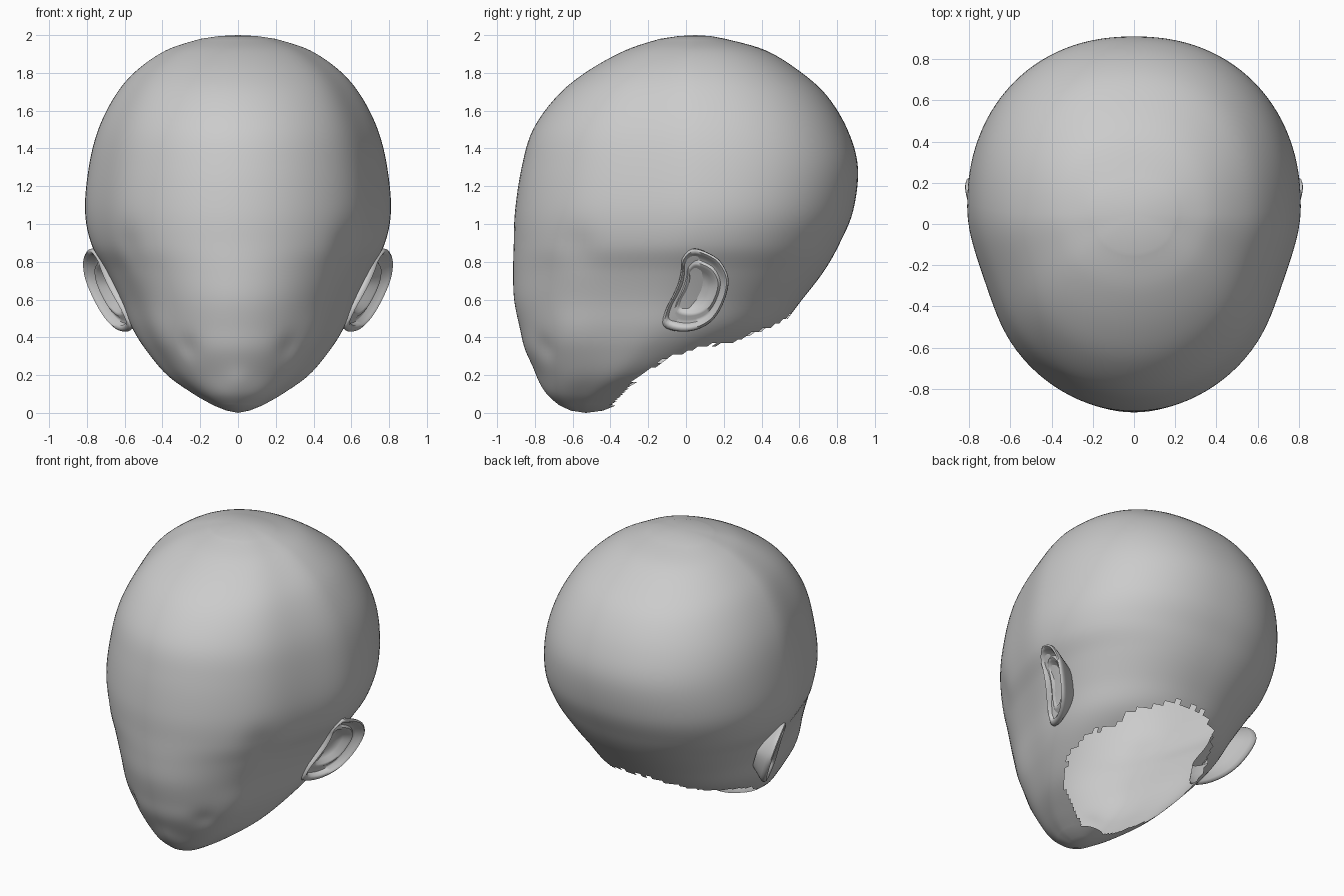
import bpy, bmesh, math, random

if "Cube" in bpy.data.objects:
    bpy.data.objects.remove(bpy.data.objects["Cube"])
random.seed(4)


def catmull(rows, n, closed=False):
    """Smooth a list of tuples, n steps per span."""
    out, m = [], len(rows)
    for i in range(m if closed else m - 1):
        if closed:
            p = [rows[(i + k) % m] for k in (-1, 0, 1, 2)]
        else:
            p = [rows[min(max(i + k, 0), m - 1)] for k in (-1, 0, 1, 2)]
        for s in range(n):
            t = s / n
            out.append(tuple(
                0.5 * (2 * b + (c - a) * t + (2 * a - 5 * b + 4 * c - d) * t * t
                       + (3 * b - a - 3 * c + d) * t ** 3)
                for a, b, c, d in zip(*p)))
    if not closed:
        out.append(rows[-1])
    return out


def loft(bm, rings):
    """Bridge rings of points; a ring with one point is a pole."""
    vr = [[bm.verts.new(p) for p in r] for r in rings]
    for a, b in zip(vr, vr[1:]):
        n = max(len(a), len(b))
        for i in range(n):
            j = (i + 1) % n
            if len(a) == 1:
                bm.faces.new((a[0], b[i], b[j]))
            elif len(b) == 1:
                bm.faces.new((a[i], b[0], a[j]))
            else:
                bm.faces.new((a[i], b[i], b[j], a[j]))
    bmesh.ops.recalc_face_normals(bm, faces=bm.faces)


def finish(bm, name, angle):
    me = bpy.data.meshes.new(name)
    bm.to_mesh(me)
    bm.free()
    ob = bpy.data.objects.new(name, me)
    bpy.context.collection.objects.link(ob)
    bpy.ops.object.select_all(action='DESELECT')
    ob.select_set(True)
    bpy.context.view_layer.objects.active = ob
    bpy.ops.object.shade_smooth_by_angle(angle=math.radians(angle))
    return ob


# Head: horizontal sections (z, front y, back y, half width, y of widest point)
SECTIONS = [
    (1.98, -.14, .21, .20, .05), (1.92, -.32, .42, .38, .05),
    (1.81, -.52, .60, .54, .05), (1.68, -.68, .745, .65, .06),
    (1.50, -.81, .855, .74, .08), (1.30, -.87, .91, .79, .09),
    (1.07, -.905, .885, .81, .08), (.89, -.912, .81, .775, .05),
    (.75, -.915, .73, .695, .02), (.60, -.91, .615, .62, -.03),
    (.45, -.88, .49, .56, -.10), (.33, -.85, .30, .485, -.20),
    (.20, -.785, .03, .375, -.33), (.10, -.735, -.21, .235, -.46),
    (.04, -.67, -.37, .13, -.52)]

# Soft hollows and swellings: x, y, z, radius, inward depth
DENTS = [(.28, -.77, .34, .07, .016), (.57, -.58, .88, .11, .015),
         (.0, -.78, .17, .07, -.01), (.40, -.60, .42, .13, -.012)]


def section(z, yf, yb, w, yc, n=112):
    pts = []
    for i in range(n):
        a = 2 * math.pi * i / n
        s, c = math.sin(a), math.cos(a)
        e = 2 / 2.2 if c > 0 else 1.0
        x = w * math.copysign(abs(s) ** e, s)
        if -.8 < c < 0:  # flatter temples
            x *= 1 - .04 * math.sin(math.pi * c / .8) ** 2
        y = yc + (yb - yc if c > 0 else yc - yf) * math.copysign(abs(c) ** e, c)
        k = 0
        for dx, dy, dz, r, d in DENTS:
            q = (abs(x) - dx) ** 2 + (y - dy) ** 2 + (z - dz) ** 2
            k += d * math.exp(-q / (r * r))
        pts.append((x * (1 - k), y - k * (y - yc) / max(abs(y - yc), .1), z))
    return pts


# Neck opening: rim height along y
RIM = [(-.40, .04), (-.24, .20), (-.10, .29), (.05, .34), (.29, .39), (.45, .46), (.60, .54)]


def rim_height(y):
    for (a, za), (b, zb) in zip(RIM, RIM[1:]):
        if a <= y <= b:
            return za + (zb - za) * (y - a) / (b - a)
    return -1 if y < 0 else .54


bm = bmesh.new()
rings = [section(*r) for r in catmull(SECTIONS, 6)]
top = [section(1.995, -.04, .13, .10, .05)]
base = [section(.012, -.61, -.44, .06, -.53)]
loft(bm, [[(0, .05, 2.0)]] + top + rings + base + [[(0, -.53, 0)]])
cut = []
for f in bm.faces:
    p = f.calc_center_median()
    if p.z < rim_height(p.y) + random.uniform(-.006, .006):
        cut.append(f)
bmesh.ops.delete(bm, geom=cut, context='FACES')
finish(bm, "head", 50)

# Ear: side outline (y, z), lofted as a cupped shell with a rolled rim
OUTLINE = [(-.02, .82), (.03, .868), (.10, .855), (.18, .805), (.225, .71),
           (.205, .60), (.15, .50), (.07, .445), (-.03, .43), (-.12, .46),
           (-.11, .54), (-.07, .62), (-.04, .69), (-.025, .76)]
CY, CZ = .07, .66
# Scale toward the centre, offset along x
RINGS = [(.60, -.12), (.78, -.075), (.95, -.035), (1.0, -.015), (.99, .0), (.93, .008),
         (.86, -.002), (.80, -.035), (.72, -.04), (.64, -.025), (.56, -.03),
         (.46, -.065), (.25, -.08)]


def ear_point(y, z, s, off):
    y, z = CY + (y - CY) * s, CZ + (z - CZ) * s
    return (.578 + .43 * (y + .1) + .34 * (z - .45) + off, y, z)


bm = bmesh.new()
outline = catmull(OUTLINE, 4, closed=True)
loft(bm, [[ear_point(y, z, s, o) for y, z in outline] for s, o in RINGS]
     + [[ear_point(CY, CZ, 1, -.085)]])
ear = finish(bm, "ears", 60)
ear.modifiers.new("Mirror", 'MIRROR')
